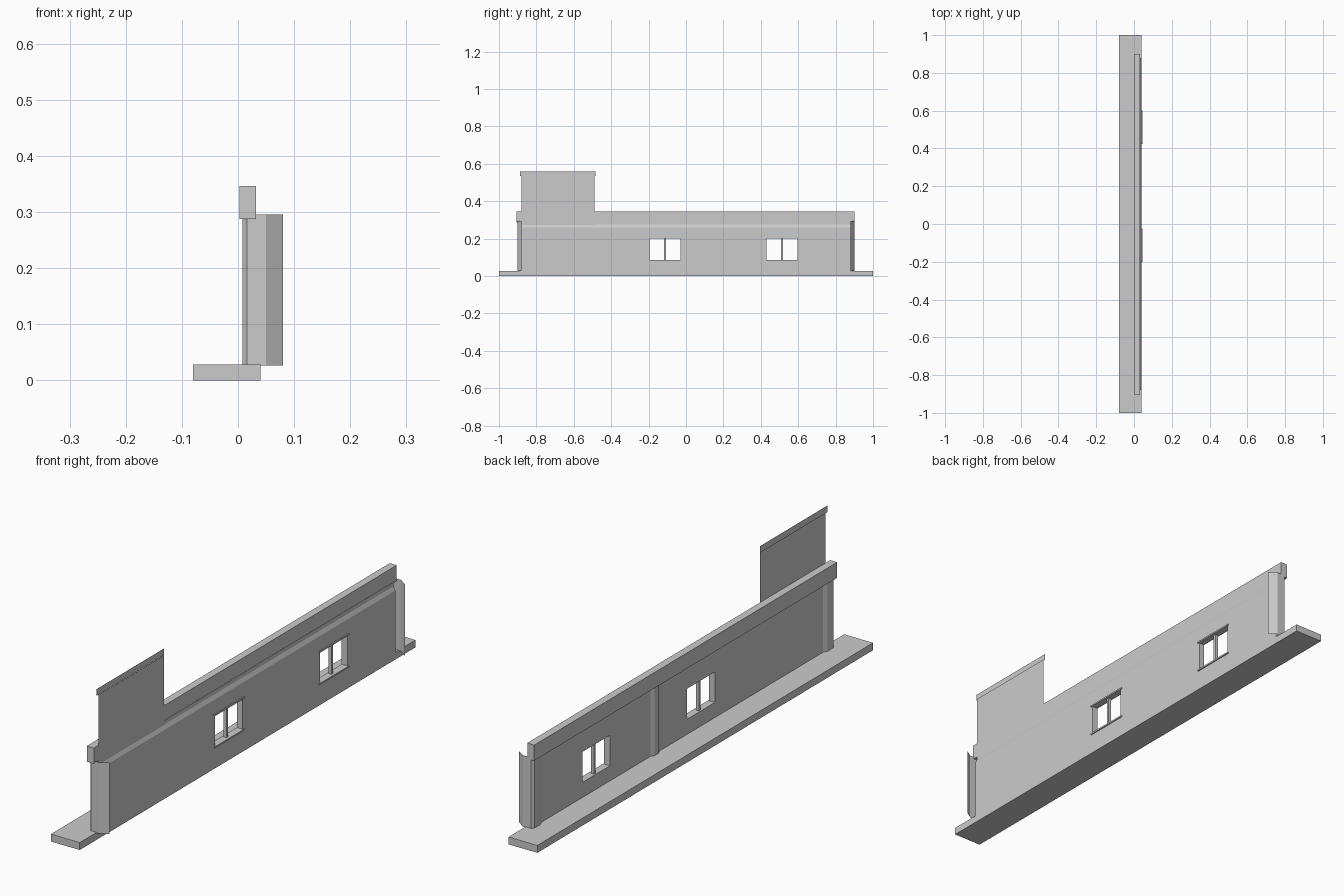
import bpy, bmesh

cube = bpy.data.objects.get("Cube")
if cube:
    bpy.data.objects.remove(cube, do_unlink=True)

grey = bpy.data.materials.new("plain_grey")
grey.use_nodes = True
colour = (0.6, 0.6, 0.6, 1)
grey.diffuse_color = colour
grey.node_tree.nodes["Principled BSDF"].inputs["Base Color"].default_value = colour


def finish(name, bm):
    mesh = bpy.data.meshes.new(name)
    bm.to_mesh(mesh)
    bm.free()
    mesh.materials.append(grey)
    obj = bpy.data.objects.new(name, mesh)
    bpy.context.collection.objects.link(obj)
    return obj


def box(name, x, y, z):
    """Box from (min, max) pairs."""
    bm = bmesh.new()
    bmesh.ops.create_cube(bm, size=1)
    for v in bm.verts:
        for i, (lo, hi) in enumerate((x, y, z)):
            v.co[i] = hi if v.co[i] > 0 else lo
    return finish(name, bm)


def strip(name, plan, bottom, top):
    """Open upright sheet that follows a plan outline."""
    bm = bmesh.new()
    low = [bm.verts.new((x, y, bottom)) for x, y in plan]
    high = [bm.verts.new((x, y, top)) for x, y in plan]
    for i in range(len(plan) - 1):
        bm.faces.new((low[i], low[i + 1], high[i + 1], high[i]))
    return finish(name, bm)


def bar(name, section, half_length):
    """Closed (x, z) section extruded along y."""
    bm = bmesh.new()
    face = bm.faces.new([bm.verts.new((x, -half_length, z)) for x, z in section])
    out = bmesh.ops.extrude_face_region(bm, geom=[face])
    for v in out["geom"]:
        if isinstance(v, bmesh.types.BMVert):
            v.co.y = half_length
    bmesh.ops.recalc_face_normals(bm, faces=bm.faces)
    return finish(name, bm)


# Pavement slab
box("pavement", (-0.08, 0.04), (-1, 1), (0, 0.028))

# Wall with a sloping ledge under the parapet
wall = bar("wall", [(0.016, 0.027), (0.04, 0.027), (0.04, 0.26),
                    (0.033, 0.275), (0.033, 0.29), (0.016, 0.29)], 0.88)

# Window openings, mullions, sills and lintels
for label, y0, y1 in (("front", -0.195, -0.03), ("rear", 0.43, 0.595)):
    cutter = box(label + "_window_cutter", (-0.05, 0.1), (y0, y1), (0.085, 0.2))
    cutter.hide_render = True
    cutter.hide_viewport = True
    cutter.display_type = 'WIRE'
    cut = wall.modifiers.new(label + "_window", 'BOOLEAN')
    cut.operation = 'DIFFERENCE'
    cut.solver = 'EXACT'
    cut.object = cutter
    mid = (y0 + y1) / 2
    box(label + "_window_mullion", (0.022, 0.034), (mid - 0.005, mid + 0.005), (0.085, 0.2))
    for part, z in (("sill", 0.079), ("lintel", 0.2)):
        box(label + "_window_" + part, (0.038, 0.044), (y0 - 0.006, y1 + 0.006), (z, z + 0.006))

# Parapet beam along the top
box("parapet", (0.003, 0.032), (-0.905, 0.9), (0.287, 0.346))

# Raised sign board and its coping, both thin sheets
strip("raised_board", [(0.0335, -0.88), (0.0335, -0.49)], 0.27, 0.537)
strip("raised_board_coping", [(0.03, -0.887), (0.03, -0.485)], 0.535, 0.56)

# Corner posts wrapping the wall ends
post = [(0.08, 0.88), (0.05, 0.9), (0.016, 0.9), (0.008, 0.89), (0.008, 0.855), (0.016, 0.84)]
for label, side in (("front", -1), ("rear", 1)):
    strip(label + "_corner_post", [(x, y * side) for x, y in post], 0.026, 0.295)

# Pilaster in the middle of the pavement side
strip("middle_pilaster", [(0.016, 0.19), (0.008, 0.175), (0.008, 0.15), (0.016, 0.135)],
      0.027, 0.29)
